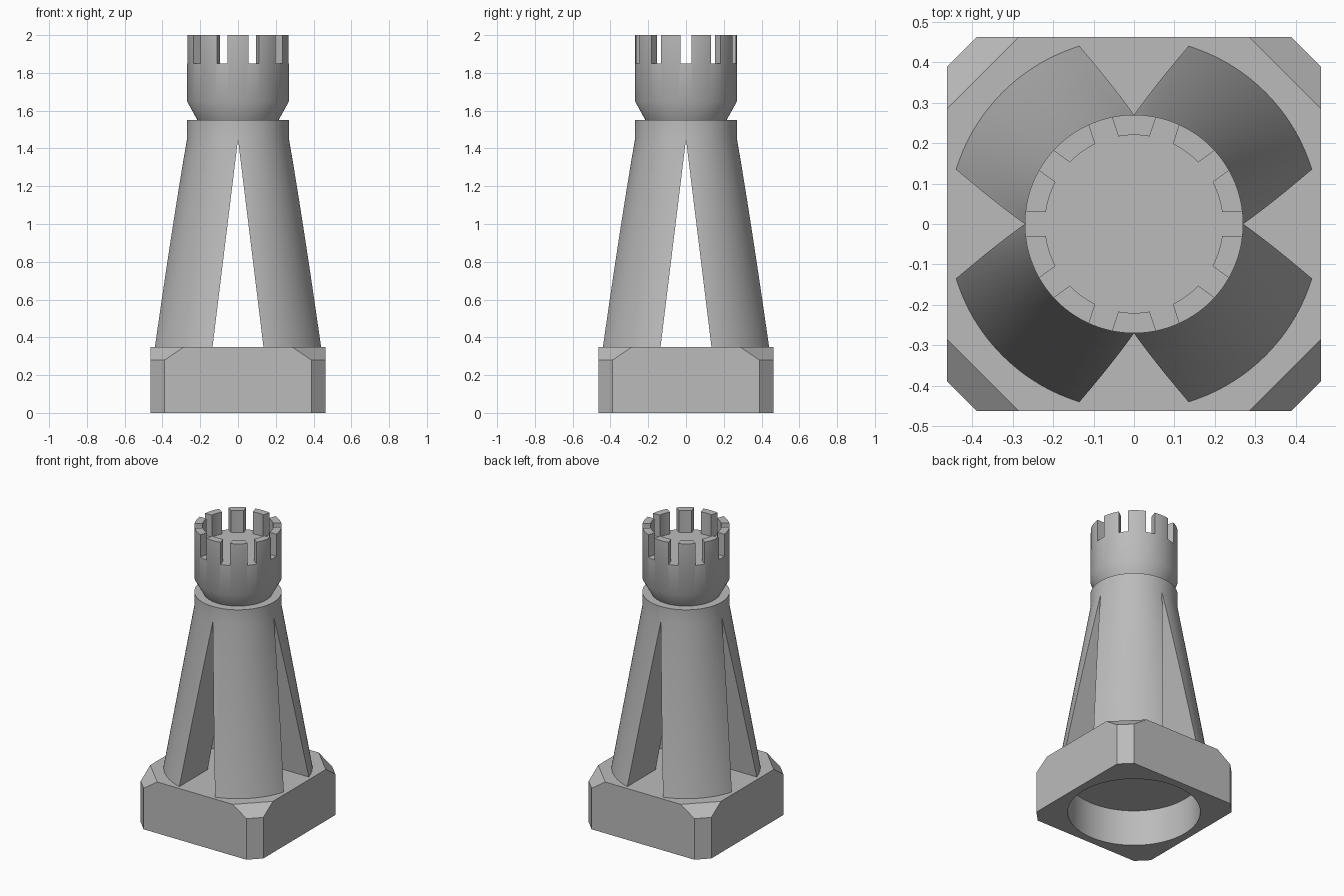
import bpy, bmesh
from math import cos, sin, pi, radians
from mathutils import Matrix

cube = bpy.data.objects.get("Cube")
if cube:
    bpy.data.objects.remove(cube, do_unlink=True)

# One plain grey
grey = bpy.data.materials.new("stone grey")
grey.use_nodes = True
colour = (0.5, 0.5, 0.5, 1)
grey.diffuse_color = colour
grey.node_tree.nodes["Principled BSDF"].inputs["Base Color"].default_value = colour


def make(name, bm):
    bmesh.ops.recalc_face_normals(bm, faces=bm.faces)
    mesh = bpy.data.meshes.new(name)
    bm.to_mesh(mesh)
    bm.free()
    mesh.materials.append(grey)
    obj = bpy.data.objects.new(name, mesh)
    bpy.context.collection.objects.link(obj)
    return obj


def lathe(name, profile, sides=120):
    """Closed solid of revolution; the profile's two ends become flat caps."""
    bm = bmesh.new()
    rings = [[bm.verts.new((r * cos(2 * pi * i / sides), r * sin(2 * pi * i / sides), z))
              for i in range(sides)] for r, z in profile]
    for low, high in zip(rings, rings[1:]):
        for i in range(sides):
            j = (i + 1) % sides
            bm.faces.new((low[i], low[j], high[j], high[i]))
    bm.faces.new(rings[0])
    bm.faces.new(rings[-1])
    return make(name, bm)


def prism(name, outline, half_length, angle):
    """Outline in (y, z), extruded along x both ways, turned about z."""
    bm = bmesh.new()
    face = bm.faces.new([bm.verts.new((-half_length, y, z)) for y, z in outline])
    new = bmesh.ops.extrude_face_region(bm, geom=[face])["geom"]
    bmesh.ops.translate(bm, vec=(2 * half_length, 0, 0),
                        verts=[v for v in new if isinstance(v, bmesh.types.BMVert)])
    bm.transform(Matrix.Rotation(angle, 4, "Z"))
    return make(name, bm)


def cut(obj, cutter):
    cutter.hide_render = True
    mod = obj.modifiers.new("cut", "BOOLEAN")
    mod.operation, mod.solver, mod.object = "DIFFERENCE", "EXACT", cutter
    bpy.context.view_layer.objects.active = obj
    bpy.ops.object.modifier_apply(modifier=mod.name)
    bpy.data.objects.remove(cutter, do_unlink=True)


# Square base with clipped corners and a round socket underneath
HALF, BASE_TOP = 0.463, 0.35
bm = bmesh.new()
bmesh.ops.create_cube(bm, size=1, matrix=Matrix.Translation((0, 0, BASE_TOP / 2))
                      @ Matrix.Diagonal((2 * HALF, 2 * HALF, BASE_TOP, 1)))
for sx in (-1, 1):
    for sy in (-1, 1):
        for point, normal in (((sx * 0.388, sy * HALF, 0), (sx, sy, 0)),
                              ((sx * 0.388, sy * HALF, 0.28), (sx * 0.07, sy * 0.07, 0.103))):
            geom = bm.verts[:] + bm.edges[:] + bm.faces[:]
            res = bmesh.ops.bisect_plane(bm, geom=geom, plane_co=point, plane_no=normal,
                                         clear_outer=True, dist=1e-6)
            edges = [e for e in res["geom_cut"] if isinstance(e, bmesh.types.BMEdge)]
            bmesh.ops.contextual_create(bm, geom=edges)
base = make("base", bm)
cut(base, lathe("socket_cutter", [(0.41, -0.1), (0.41, 0.245)]))

# Tapered tower split into four legs by two crossing wedge slots
tower = lathe("tower_legs", [(0.4635, 0.33), (0.27, 1.45), (0.27, 1.55)])
for turn in (0, pi / 2):
    cut(tower, prism("slot_cutter", [(-0.147, 0.25), (0.147, 0.25), (0, 1.45)], 0.7, turn))

# Flared crown with a sunken floor, notched into ten merlons
FLOOR = 1.85
crown = lathe("crown", [(0.215, 1.55), (0.27, 1.65), (0.27, 2.0), (0.22, 2.0), (0.22, FLOOR)])
for k in range(5):
    cut(crown, prism("notch_cutter", [(-0.03, FLOOR), (0.03, FLOOR), (0.03, 2.1), (-0.03, 2.1)],
                     0.5, radians(36 * k)))

# Smooth round walls, sharp corners
for obj in (base, tower, crown):
    bpy.ops.object.select_all(action="DESELECT")
    obj.select_set(True)
    bpy.context.view_layer.objects.active = obj
    bpy.ops.object.shade_smooth_by_angle(angle=radians(30))
